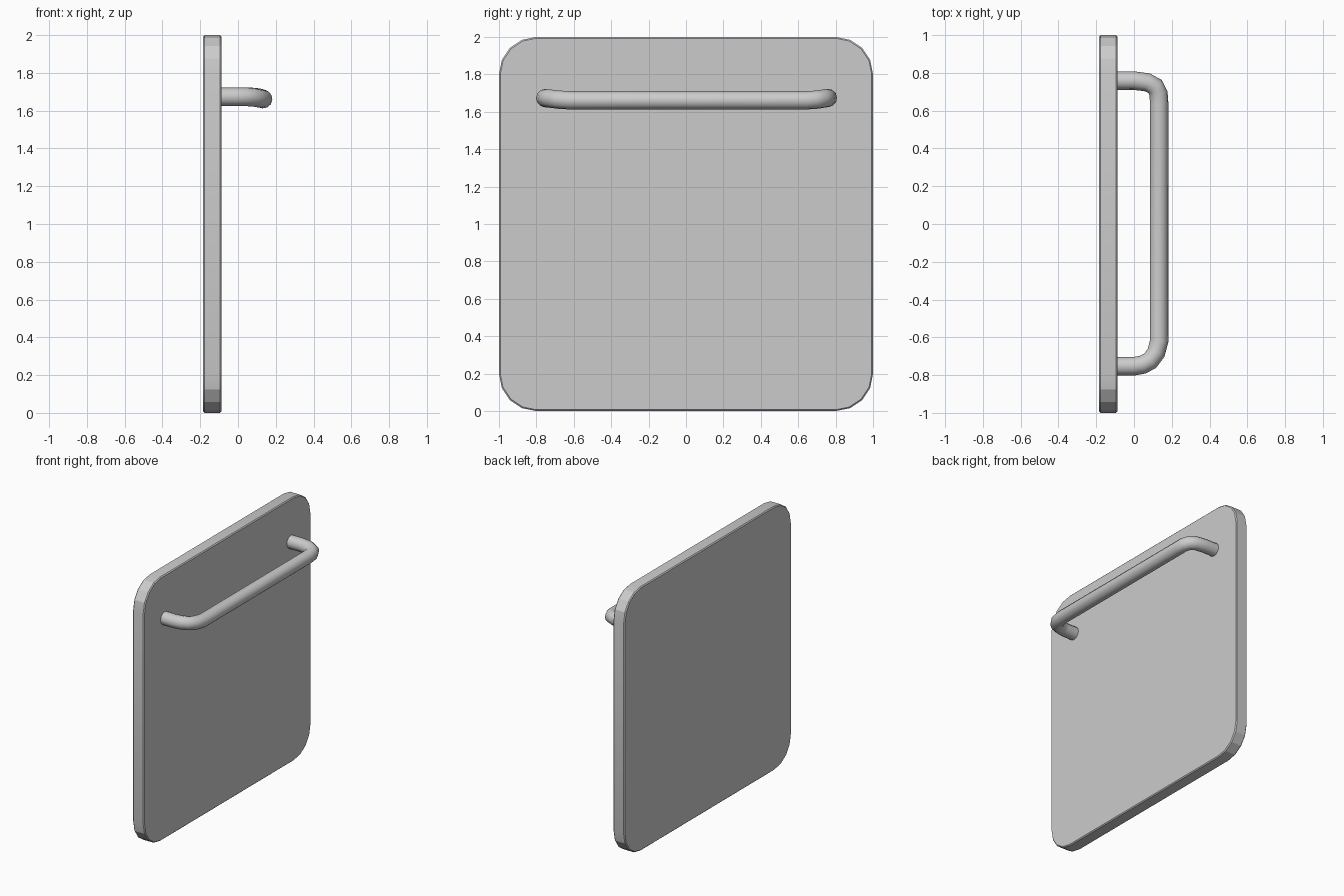
import bpy, bmesh, math

if "Cube" in bpy.data.objects:
    bpy.data.objects.remove(bpy.data.objects["Cube"])


def finish(obj, angle):
    bpy.ops.object.select_all(action='DESELECT')
    obj.select_set(True)
    bpy.context.view_layer.objects.active = obj
    bpy.ops.object.shade_smooth_by_angle(angle=math.radians(angle))


# Panel: rounded square extruded along x, with slightly softened rims
X0, X1, R, STEPS = -0.184, -0.088, 0.2, 4
outline = []
for corner, (sy, sz) in enumerate([(1, 1), (-1, 1), (-1, -1), (1, -1)]):
    for i in range(STEPS + 1):
        a = math.radians(90 * (corner + i / STEPS))
        outline.append((sy * (1 - R) + R * math.cos(a),
                        1 + sz * (1 - R) + R * math.sin(a)))
bm = bmesh.new()
face = bm.faces.new([bm.verts.new((X0, y, z)) for y, z in outline])
ext = bmesh.ops.extrude_face_region(bm, geom=[face], use_keep_orig=True)
for v in ext['geom']:
    if isinstance(v, bmesh.types.BMVert):
        v.co.x = X1
bmesh.ops.recalc_face_normals(bm, faces=bm.faces)
rims = [e for e in bm.edges if abs(e.verts[0].co.x - e.verts[1].co.x) < 1e-5]
bmesh.ops.bevel(bm, geom=rims, offset=0.007, segments=1, affect='EDGES')
mesh = bpy.data.meshes.new("panel")
bm.to_mesh(mesh)
bm.free()
panel = bpy.data.objects.new("panel", mesh)
bpy.context.collection.objects.link(panel)
finish(panel, 20)

# Handle: bent tube whose bar sags slightly below its mounts
path = [
    (-0.11, -0.753, 1.673), (0.0, -0.753, 1.673), (0.045, -0.745, 1.673),
    (0.085, -0.725, 1.670), (0.117, -0.682, 1.665), (0.133, -0.62, 1.661),
    (0.133, 0.64, 1.661), (0.130, 0.69, 1.664), (0.112, 0.728, 1.669),
    (0.070, 0.750, 1.673), (0.0, 0.759, 1.674), (-0.11, 0.759, 1.674),
]
curve = bpy.data.curves.new("handle", 'CURVE')
curve.dimensions = '3D'
curve.bevel_depth = 0.049
curve.bevel_resolution = 4
curve.use_fill_caps = True
spline = curve.splines.new('POLY')
spline.points.add(len(path) - 1)
for p, co in zip(spline.points, path):
    p.co = (*co, 1)
handle = bpy.data.objects.new("handle", curve)
bpy.context.collection.objects.link(handle)
bpy.ops.object.select_all(action='DESELECT')
handle.select_set(True)
bpy.context.view_layer.objects.active = handle
bpy.ops.object.convert(target='MESH')
finish(bpy.context.view_layer.objects.active, 40)
